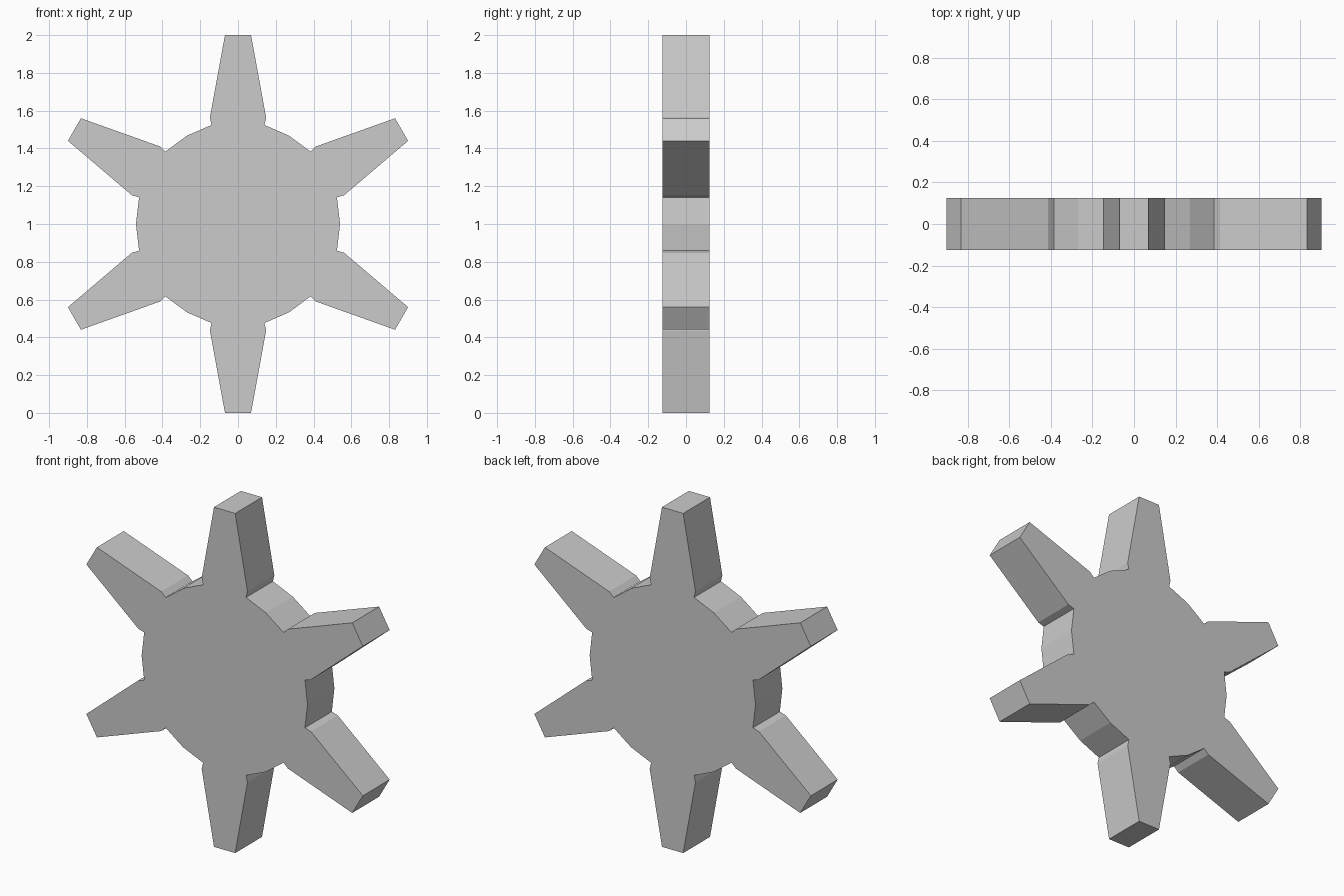
import bpy, bmesh
from math import radians
from mathutils import Matrix, Vector

if "Cube" in bpy.data.objects:
    bpy.data.objects.remove(bpy.data.objects["Cube"])

TEETH = 6
HALF_THICKNESS = 0.125
CENTRE = Vector((0, 0, 1))

# One tooth outline pointing up, then the rim midpoint to its right
sector = [(-0.14, 0.524), (-0.149, 0.563), (-0.069, 1.0),
          (0.069, 1.0), (0.149, 0.563), (0.14, 0.524), (0.27, 0.468)]

# Repeat the sector around the hub to get the full outline
bm = bmesh.new()
outline = []
for i in range(TEETH):
    turn = Matrix.Rotation(radians(i * 360 / TEETH), 3, 'Y')
    for x, z in sector:
        p = turn @ Vector((x, 0, z)) + CENTRE
        outline.append(bm.verts.new((p.x, -HALF_THICKNESS, p.z)))

# Extrude the outline into a solid plate
face = bm.faces.new(outline)
extruded = bmesh.ops.extrude_face_region(bm, geom=[face], use_keep_orig=True)
back = [g for g in extruded["geom"] if isinstance(g, bmesh.types.BMVert)]
bmesh.ops.translate(bm, verts=back, vec=(0, 2 * HALF_THICKNESS, 0))
bmesh.ops.recalc_face_normals(bm, faces=bm.faces)

mesh = bpy.data.meshes.new("gear_wheel")
bm.to_mesh(mesh)
bm.free()
gear = bpy.data.objects.new("gear_wheel", mesh)
bpy.context.collection.objects.link(gear)
